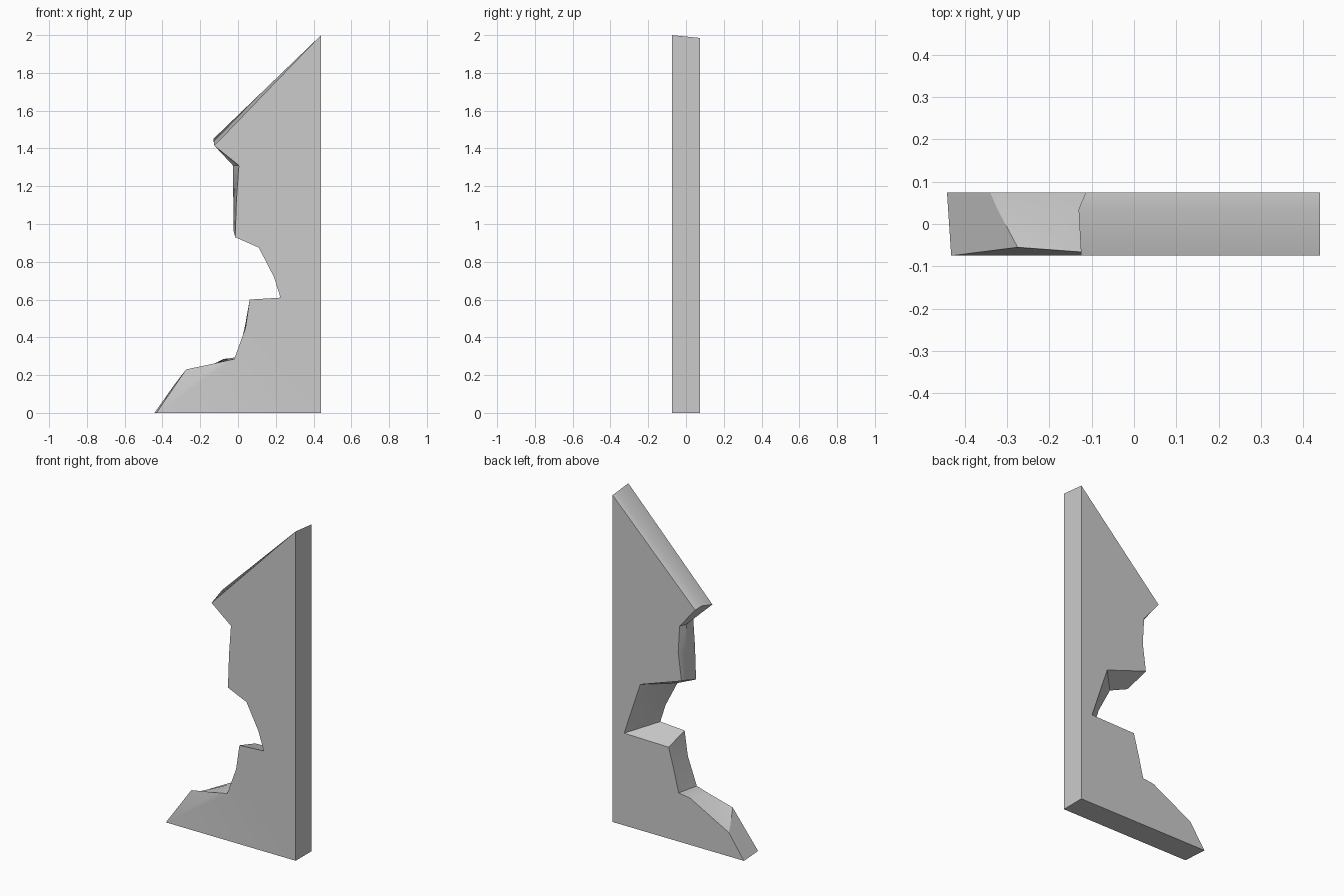
import bpy, bmesh

if "Cube" in bpy.data.objects:
    bpy.data.objects.remove(bpy.data.objects["Cube"])

# Matching outlines (x, z) of the front and back faces of the cut-out slab
front = [(.44, 0), (.44, 2), (-.125, 1.415), (.005, 1.31), (-.008, 1.13),
         (-.015, .93), (.11, .875), (.19, .72), (.225, .61), (.062, .6),
         (.04, .45), (-.02, .285), (-.1, .267), (-.275, .23), (-.432, 0)]
back = [(.44, 0), (.44, 1.985), (-.114, 1.435), (-.01, 1.31), (0, 1.15),
        (-.022, .98), (.255, .885), (.31, .72), (.363, .56), (.064, .555),
        (.03, .43), (-.003, .295), (-.078, .285), (-.34, .145), (-.442, 0)]

# Middle outline: blend of the two, with the upper tip and neck bulging out
Y_FRONT, Y_MID, Y_BACK = -.075, .035, .075
t = (Y_MID - Y_FRONT) / (Y_BACK - Y_FRONT)
mid = [(a[0] + (b[0] - a[0]) * t, a[1] + (b[1] - a[1]) * t)
       for a, b in zip(front, back)]
mid[2:6] = [(-.131, 1.45), (-.027, 1.31), (-.025, 1.13), (-.025, .97)]

# Loft the three outlines into one solid
bm = bmesh.new()
rings = [[bm.verts.new((x, y, z)) for x, z in outline]
         for outline, y in ((front, Y_FRONT), (mid, Y_MID), (back, Y_BACK))]
rings[0][13].co.y = -.055   # foot crest is set back from the front face
rings[0][12].co.y = -.068
n = len(front)
for r, s in zip(rings, rings[1:]):
    for i in range(n):
        j = (i + 1) % n
        bm.faces.new((r[i], r[j], s[j], s[i]))
f, b = rings[0], rings[2]

# Sloping foot facets, then the flat front and back
bm.faces.new((f[14], f[13], f[12]))
bm.faces.new((f[14], f[12], f[11]))
caps = [bm.faces.new(f[:12] + [f[14]]), bm.faces.new(b)]
bm.normal_update()
bmesh.ops.triangulate(bm, faces=caps, ngon_method='EAR_CLIP')
bmesh.ops.recalc_face_normals(bm, faces=bm.faces)

mesh = bpy.data.meshes.new("profile_slab")
bm.to_mesh(mesh)
bm.free()
slab = bpy.data.objects.new("profile_slab", mesh)
bpy.context.collection.objects.link(slab)
bpy.context.view_layer.objects.active = slab
slab.select_set(True)
bpy.ops.object.shade_smooth_by_angle(angle=.5)
